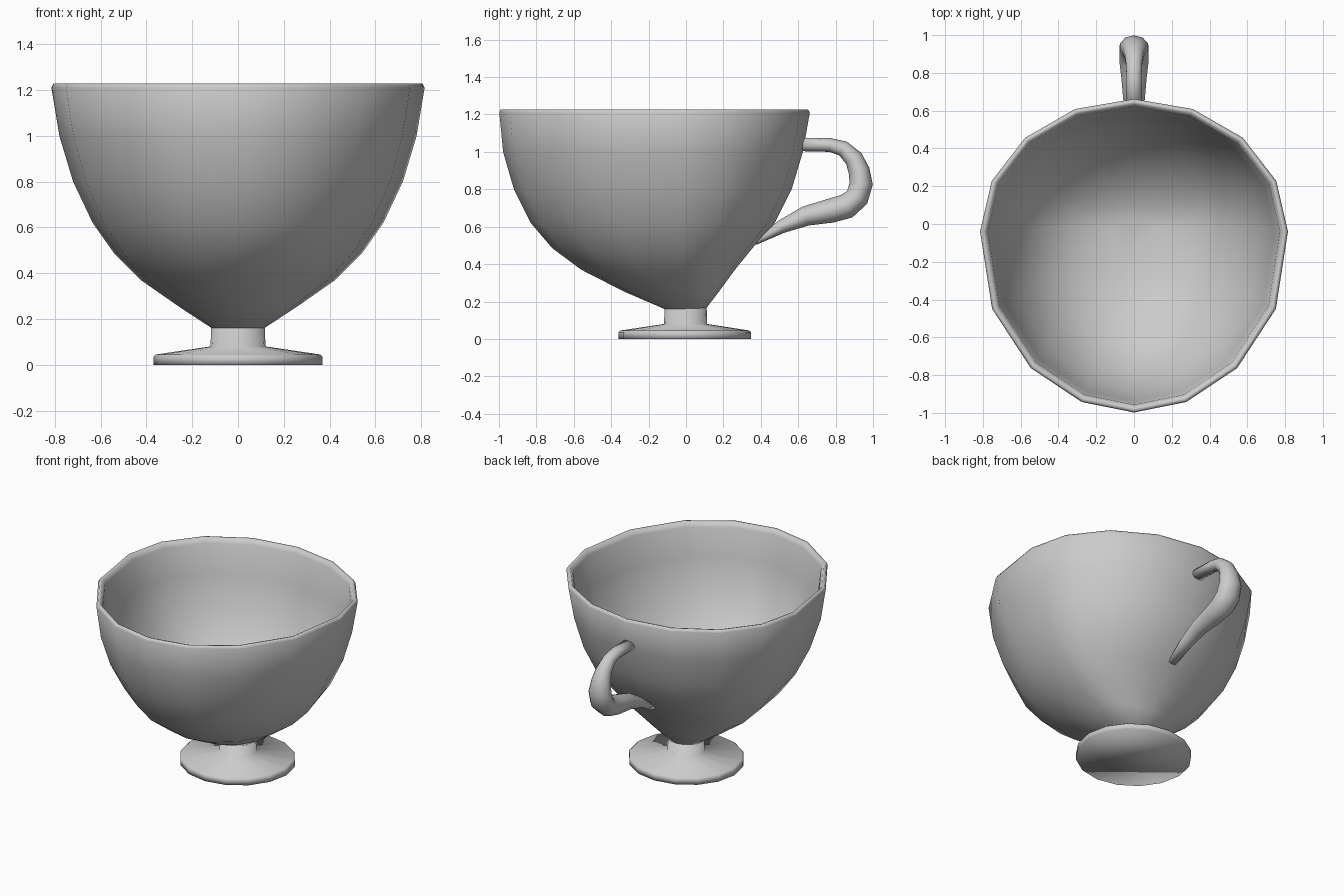
import bpy, bmesh, math
from mathutils import Vector

if "Cube" in bpy.data.objects:
    bpy.data.objects.remove(bpy.data.objects["Cube"], do_unlink=True)

SIDES = 16
grey = bpy.data.materials.new("light grey ceramic")
grey.use_nodes = True
grey.diffuse_color = (0.6, 0.6, 0.6, 1)
grey.node_tree.nodes["Principled BSDF"].inputs["Base Color"].default_value = (0.6, 0.6, 0.6, 1)


def egg_ring(z, half, front, back, skew):
    """Ring with its own front and back reach; skew makes the front fuller."""
    points = []
    mid = -0.04 * skew
    for i in range(SIDES):
        a = math.tau * i / SIDES
        s, c = math.sin(a), math.cos(a)
        if c >= -1e-6:
            x, y = s * half, mid + (back - mid) * max(c, 0)
        else:
            turned = a - 0.07 * skew * math.sin(2 * a) * -1
            bulge = 1 - 0.06 * skew * s * s * c
            x = math.sin(2 * a - turned) * half * bulge
            y = mid + (mid - front) * math.cos(2 * a - turned)
        points.append(Vector((x, y, z)))
    return points


def skin(name, rings):
    """Bridge consecutive rings, close both ends and shade smooth."""
    bm = bmesh.new()
    loops = [[bm.verts.new(p) for p in ring] for ring in rings]
    n = len(loops[0])
    for a, b in zip(loops, loops[1:]):
        for i in range(n):
            j = (i + 1) % n
            bm.faces.new((a[i], a[j], b[j], b[i]))
    bm.faces.new(loops[0])
    bm.faces.new(loops[-1])
    bmesh.ops.recalc_face_normals(bm, faces=bm.faces)
    mesh = bpy.data.meshes.new(name)
    bm.to_mesh(mesh)
    bm.free()
    mesh.polygons.foreach_set("use_smooth", [True] * len(mesh.polygons))
    mesh.materials.append(grey)
    obj = bpy.data.objects.new(name, mesh)
    bpy.context.collection.objects.link(obj)


# Bowl outside: height, half width, front reach, back reach
outside = [
    (0.16, 0.115, -0.115, 0.105),
    (0.255, 0.26, -0.335, 0.178),
    (0.37, 0.425, -0.56, 0.262),
    (0.485, 0.54, -0.715, 0.355),
    (0.62, 0.635, -0.83, 0.475),
    (0.8, 0.72, -0.92, 0.565),
    (1.0, 0.78, -0.978, 0.625),
    (1.21, 0.815, -0.998, 0.662),
    (1.228, 0.805, -0.99, 0.652),
]
# Rounded hollow, from the rim down to the shallow floor
inside = [
    (1.225, 0.79, -0.973, 0.637),
    (1.195, 0.773, -0.957, 0.62),
    (1.0, 0.742, -0.937, 0.588),
    (0.8, 0.682, -0.88, 0.528),
    (0.62, 0.59, -0.78, 0.43),
    (0.49, 0.485, -0.65, 0.32),
    (0.395, 0.355, -0.48, 0.2),
    (0.345, 0.22, -0.31, 0.1),
    (0.325, 0.09, -0.16, 0.02),
]
skin("bowl", [egg_ring(z, h, f, b, min(1, z)) for z, h, f, b in outside + inside])

# Foot disc and stem
foot = [(0, 0.368), (0.036, 0.368), (0.045, 0.358), (0.08, 0.12), (0.165, 0.117)]
skin("foot_and_stem", [egg_ring(z, r, -0.98 * r, 0.945 * r, 0) for z, r in foot])

# Handle: y, z, half thickness, half width along the curl
path = [
    (0.615, 1.04, 0.036, 0.046), (0.77, 1.037, 0.037, 0.042),
    (0.84, 1.018, 0.042, 0.044), (0.897, 0.965, 0.05, 0.053),
    (0.925, 0.9, 0.057, 0.066), (0.937, 0.83, 0.062, 0.078),
    (0.915, 0.757, 0.064, 0.082), (0.86, 0.71, 0.067, 0.08),
    (0.775, 0.686, 0.065, 0.07), (0.64, 0.657, 0.053, 0.058),
    (0.51, 0.6, 0.036, 0.045), (0.37, 0.515, 0.013, 0.03),
]
handle = []
for i, (y, z, thick, wide) in enumerate(path):
    before, after = path[max(i - 1, 0)], path[min(i + 1, len(path) - 1)]
    along = Vector((0, after[0] - before[0], after[1] - before[1])).normalized()
    across = Vector((0, -along.z, along.y))
    handle.append([Vector((0, y, z)) + across * thick * math.cos(a) + Vector((wide * math.sin(a), 0, 0))
                   for a in (math.tau * k / 10 for k in range(10))])
skin("handle", handle)
